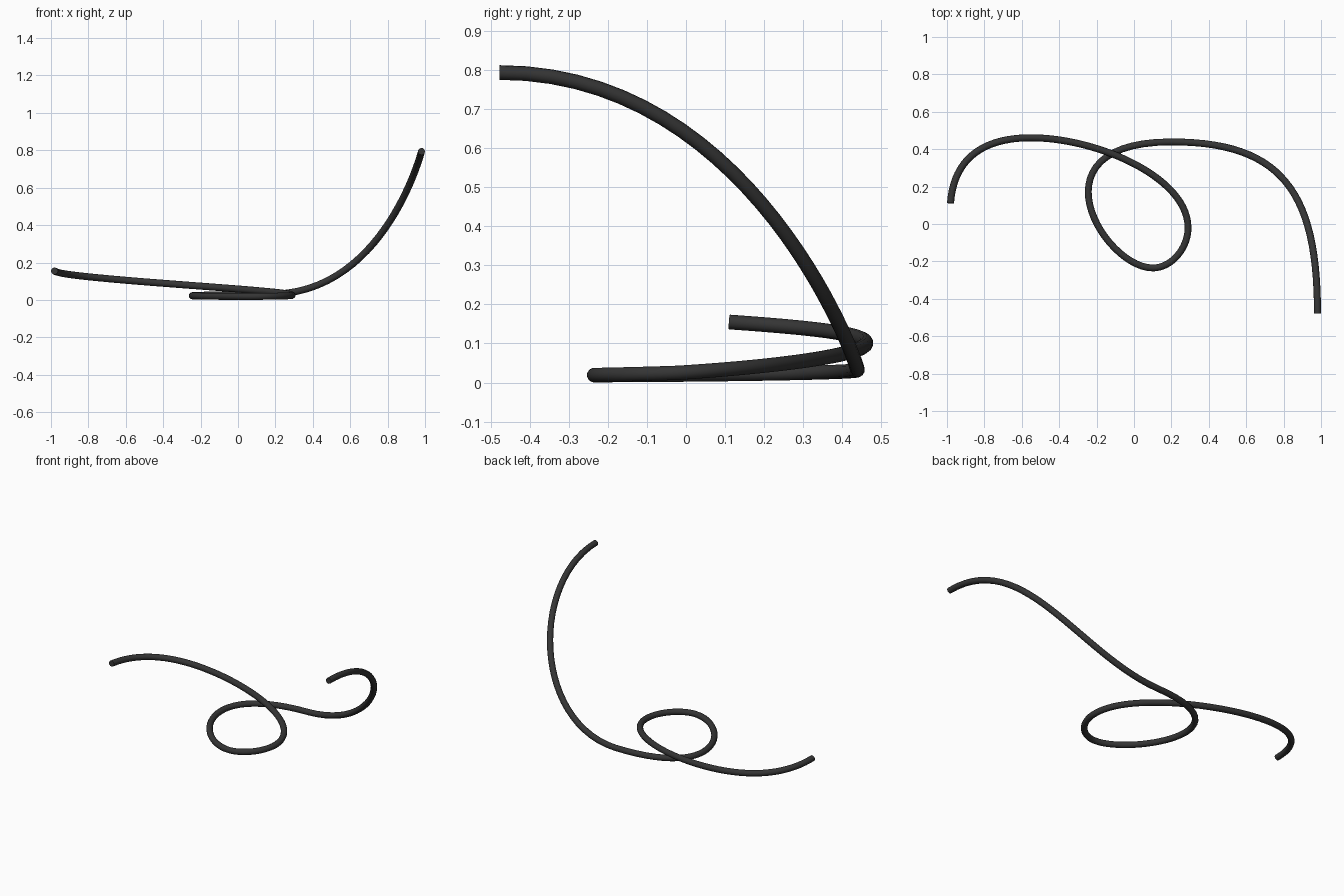
import bpy
from math import radians

if "Cube" in bpy.data.objects:
    bpy.data.objects.remove(bpy.data.objects["Cube"])

# Looping wire: each row is left handle, control point, right handle
knots = [
    ((-.99, -.05, .166), (-.981, .111, .155), (-.967, .311, .141)),   # low end
    ((-.85, .461, .126), (-.55, .461, .101), (-.20, .461, .072)),     # first bend
    ((.289, .25, .042), (.289, -.02, .025), (.289, -.13, .021)),      # loop right side
    ((.20, -.235, .0195), (.10, -.235, .019), (-.16, -.235, .018)),   # loop bottom
    ((-.57, .439, .022), (.20, .439, .032), (.79, .439, .052)),       # out of the loop
    ((.981, .172, .794), (.981, -.478, .794), (.981, -.70, .794)),    # raised end
]

curve = bpy.data.curves.new("wire_path", 'CURVE')
curve.dimensions = '3D'
curve.resolution_u = 28
curve.bevel_depth = 0.0188
curve.bevel_resolution = 4
curve.use_fill_caps = True
spline = curve.splines.new('BEZIER')
spline.bezier_points.add(len(knots) - 1)
for point, (left, co, right) in zip(spline.bezier_points, knots):
    point.handle_left_type = point.handle_right_type = 'FREE'
    point.co, point.handle_left, point.handle_right = co, left, right

wire = bpy.data.objects.new("wire", curve)
bpy.context.collection.objects.link(wire)

# Dark material
mat = bpy.data.materials.new("dark")
mat.diffuse_color = (.035, .035, .035, 1)
mat.use_nodes = True
mat.node_tree.nodes["Principled BSDF"].inputs["Base Color"].default_value = mat.diffuse_color
curve.materials.append(mat)

# Turn into a mesh with smooth sides and crisp flat ends
bpy.context.view_layer.objects.active = wire
wire.select_set(True)
bpy.ops.object.convert(target='MESH')
bpy.ops.object.shade_smooth_by_angle(angle=radians(40))
